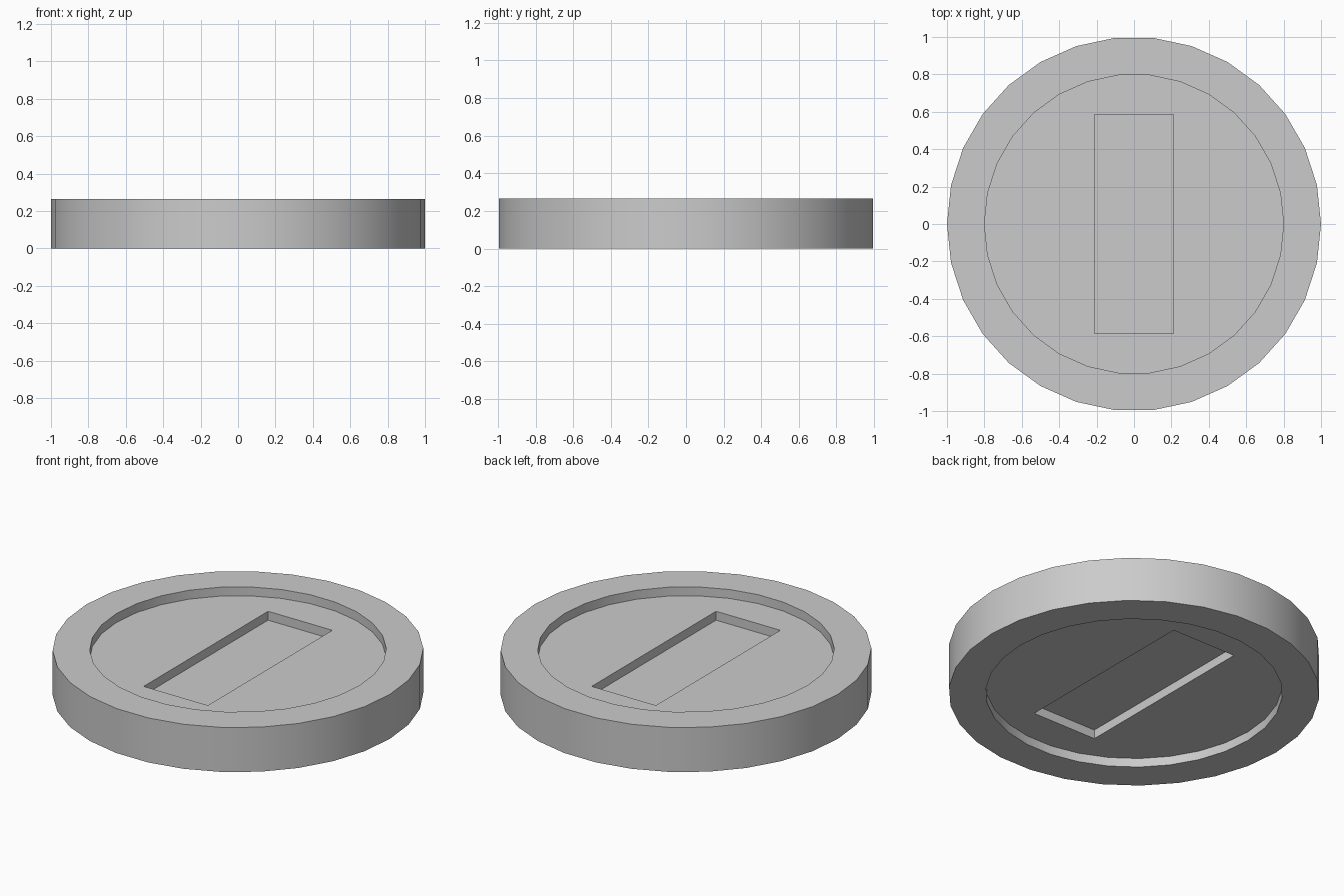
import bpy
from math import radians

if "Cube" in bpy.data.objects:
    bpy.data.objects.remove(bpy.data.objects["Cube"])

SIDES = 30
THICK = 0.265
STEP = THICK / 5      # depth of each recess level
OVER = 0.1            # cutter overshoot past the faces


def disc(name, radius, z0, z1):
    # quarter turn puts corners on the x axis
    bpy.ops.mesh.primitive_cylinder_add(
        vertices=SIDES, radius=radius, depth=z1 - z0,
        location=(0, 0, (z0 + z1) / 2), rotation=(0, 0, radians(90)))
    obj = bpy.context.object
    obj.name = name
    return obj


def block(name, sx, sy, z0, z1):
    bpy.ops.mesh.primitive_cube_add(size=1, location=(0, 0, (z0 + z1) / 2))
    obj = bpy.context.object
    obj.name = name
    obj.scale = (sx, sy, z1 - z0)
    return obj


def cut(target, cutter):
    bpy.context.view_layer.objects.active = target
    mod = target.modifiers.new("cut", 'BOOLEAN')
    mod.operation = 'DIFFERENCE'
    mod.solver = 'EXACT'
    mod.object = cutter
    bpy.ops.object.modifier_apply(modifier=mod.name)
    bpy.data.objects.remove(cutter, do_unlink=True)


# Coin body
coin = disc("coin", 1.0, 0, THICK)

# Round recess and rectangular slot on both faces
for top in (True, False):
    def span(depth):
        return (THICK - depth, THICK + OVER) if top else (-OVER, depth)
    cut(coin, disc("recess_cutter", 0.8, *span(STEP)))
    cut(coin, block("slot_cutter", 0.423, 1.17, *span(2 * STEP)))

# Smooth rim, crisp edges
bpy.ops.object.select_all(action='DESELECT')
coin.select_set(True)
bpy.context.view_layer.objects.active = coin
bpy.ops.object.shade_smooth_by_angle(angle=radians(30))
